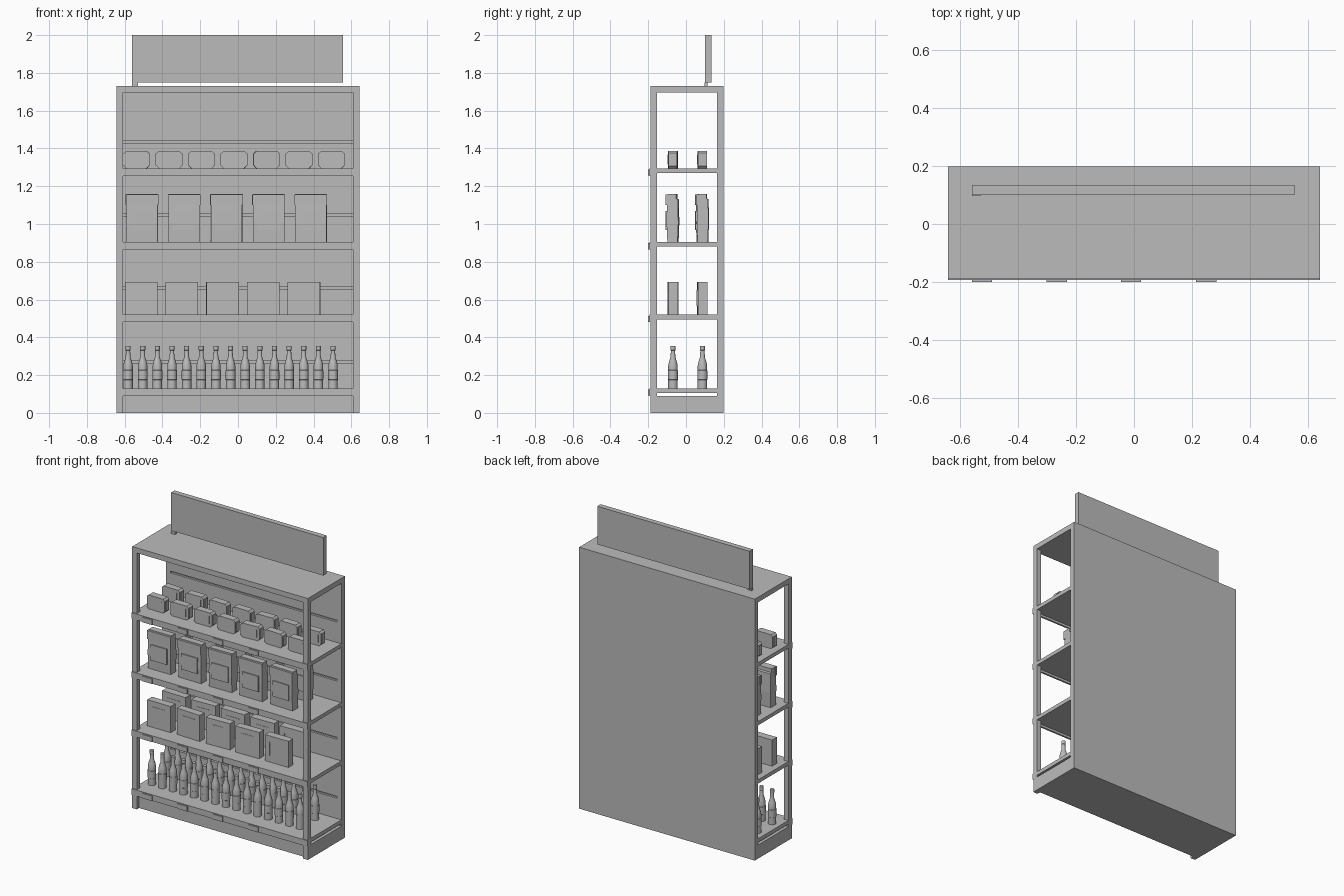
import bpy, bmesh, math, random
from mathutils import Matrix, Vector

random.seed(4)
old = bpy.data.objects.get("Cube")
if old:
    bpy.data.objects.remove(old)

grey = bpy.data.materials.new("neutral_grey")
grey.use_nodes = True
tone = (0.5, 0.5, 0.5, 1)
grey.diffuse_color = tone
grey.node_tree.nodes["Principled BSDF"].inputs["Base Color"].default_value = tone


def add_box(bm, x0, x1, y0, y1, z0, z1):
    size = Vector((x1 - x0, y1 - y0, z1 - z0))
    mid = Vector((x0 + x1, y0 + y1, z0 + z1)) / 2
    bmesh.ops.create_cube(bm, size=1, matrix=Matrix.Translation(mid) @ Matrix.Diagonal(size).to_4x4())


def add_prism(bm, outline, axis, half):
    """Extrude a closed 2D outline (other axis, z) along x or y."""
    def place(a, z, d):
        return (d, a, z) if axis == "x" else (a, d, z)
    face = bm.faces.new([bm.verts.new(place(a, z, -half)) for a, z in outline])
    out = bmesh.ops.extrude_face_region(bm, geom=[face])
    moved = [v for v in out["geom"] if isinstance(v, bmesh.types.BMVert)]
    bmesh.ops.translate(bm, verts=moved, vec=place(0, 0, 2 * half))
    bmesh.ops.recalc_face_normals(bm, faces=bm.faces)


def to_mesh(name, bm):
    mesh = bpy.data.meshes.new(name)
    bm.to_mesh(mesh)
    bm.free()
    mesh.materials.append(grey)
    return mesh


def put(name, mesh, loc=(0, 0, 0), turn=0):
    obj = bpy.data.objects.new(name, mesh)
    obj.location = loc
    obj.rotation_euler.z = turn
    bpy.context.collection.objects.link(obj)
    return obj


def box(name, *bounds):
    bm = bmesh.new()
    add_box(bm, *bounds)
    return put(name, to_mesh(name, bm))


# Frame
W, FRONT, BACK, T, TOP = 0.643, -0.188, 0.199, 0.034, 1.73
for side, x in (("right", -W), ("left", W - T)):
    box(f"front_post_{side}", x, x + T, FRONT, FRONT + T, 0, TOP - T)
    box(f"back_post_{side}", x, x + T, BACK - T, BACK, 0.09, TOP - T)
box("top_panel", -W, W, FRONT, BACK, TOP - T, TOP)
box("plinth", -W, W, FRONT + T * 0.7, BACK, 0, 0.09)

# Back wall with narrow grooves between its slats
shelf_tops = [0.13, 0.52, 0.905, 1.295]
inner = W - T
box("back_panel", -inner, inner, BACK - 0.02, BACK, 0.09, TOP - T)
low = 0.09
for top in shelf_tops + [None]:
    high = top + 0.135 if top else TOP - T
    box("back_slat", -inner, inner, BACK - T, BACK - 0.02, low, high)
    low = high + 0.012

# Shelves with front lips and price tags
for top in shelf_tops:
    box("shelf", -W + 0.002, W - 0.002, FRONT + 0.004, BACK - T, top - 0.025, top)
    box("shelf_lip", -W, W, -0.194, FRONT + 0.006, top - 0.04, top)
    for x in (-0.525, -0.267, -0.01, 0.25):
        box("price_tag", x - 0.035, x + 0.035, -0.2, -0.194, top - 0.039, top - 0.006)

# Header sign on its single foot
box("header_sign", -0.56, 0.555, 0.1, 0.135, 1.748, 2)
box("sign_foot", -0.56, -0.53, 0.097, 0.113, TOP, 1.748)

# Bottle: revolved profile
bm = bmesh.new()
profile = [(0, 0), (0.025, 0), (0.025, 0.045), (0.026, 0.046), (0.026, 0.095), (0.025, 0.096),
           (0.025, 0.12), (0.021, 0.14), (0.013, 0.165), (0.011, 0.2), (0.0135, 0.202),
           (0.0135, 0.225), (0, 0.225)]
points = [bm.verts.new((r, 0, z)) for r, z in profile]
edges = [bm.edges.new(pair) for pair in zip(points, points[1:])]
bmesh.ops.spin(bm, geom=points + edges, axis=(0, 0, 1), cent=(0, 0, 0), steps=16, angle=2 * math.pi)
bmesh.ops.remove_doubles(bm, verts=bm.verts, dist=0.0003)
bmesh.ops.recalc_face_normals(bm, faces=bm.faces)
for f in bm.faces:
    f.smooth = True
for e in bm.edges:
    e.smooth = e.calc_face_angle(0) < math.radians(35)
bottle = to_mesh("bottle", bm)


# Carton with a raised strip on the front
def carton_mesh(upright):
    bm = bmesh.new()
    add_box(bm, -0.086, 0.086, -0.025, 0.025, 0, 0.173)
    if upright:
        add_box(bm, -0.055, -0.049, -0.03, -0.024, 0.045, 0.13)
    else:
        add_box(bm, -0.045, 0.045, -0.027, -0.024, 0.132, 0.137)
    return to_mesh("carton", bm)


carton, carton_upright = carton_mesh(False), carton_mesh(True)

# Bag: pinched top, folded flap and label
bm = bmesh.new()
add_prism(bm, [(-0.027, 0), (0.027, 0), (0.031, 0.1), (0.029, 0.225), (0.02, 0.23), (0.02, 0.255),
               (-0.022, 0.255), (-0.029, 0.225), (-0.031, 0.1)], "x", 0.083)
add_box(bm, -0.086, 0.086, -0.036, -0.018, 0.195, 0.252)
add_box(bm, -0.06, 0.06, -0.037, -0.028, 0.062, 0.165)
bag = to_mesh("bag", bm)

# Small pack: clipped corners and end tabs
bm = bmesh.new()
w, h, c = 0.066, 0.092, 0.012
add_prism(bm, [(-w, c), (c - w, 0), (w - c, 0), (w, c), (w, h - c), (w - c, h), (c - w, h), (-w, h - c)],
          "y", 0.023)
for x in (-w, w):
    add_box(bm, x - 0.005, x + 0.005, -0.016, 0.016, 0.014, h - 0.014)
add_box(bm, 0.044, 0.048, -0.026, -0.022, 0.02, h - 0.02)
pack = to_mesh("small_pack", bm)

# Stock each shelf in two rows: name, mesh, count, first x, spacing, jitter
stock = [("bottle", bottle, 15, -0.582, 0.0775, 0),
         ("carton", carton, 5, -0.513, 0.2155, 0.04),
         ("bag", bag, 5, -0.508, 0.2235, 0.05),
         ("small_pack", pack, 7, -0.537, 0.172, 0.06)]
for top, (name, mesh, count, start, step, jitter) in zip(shelf_tops, stock):
    for row, y in (("front", -0.069), ("back", 0.087)):
        for i in range(count):
            last_carton = name == "carton" and i == count - 1
            put(f"{name}_{row}_{i + 1}", carton_upright if last_carton else mesh,
                (start + i * step, y, top), random.uniform(-jitter, jitter))
